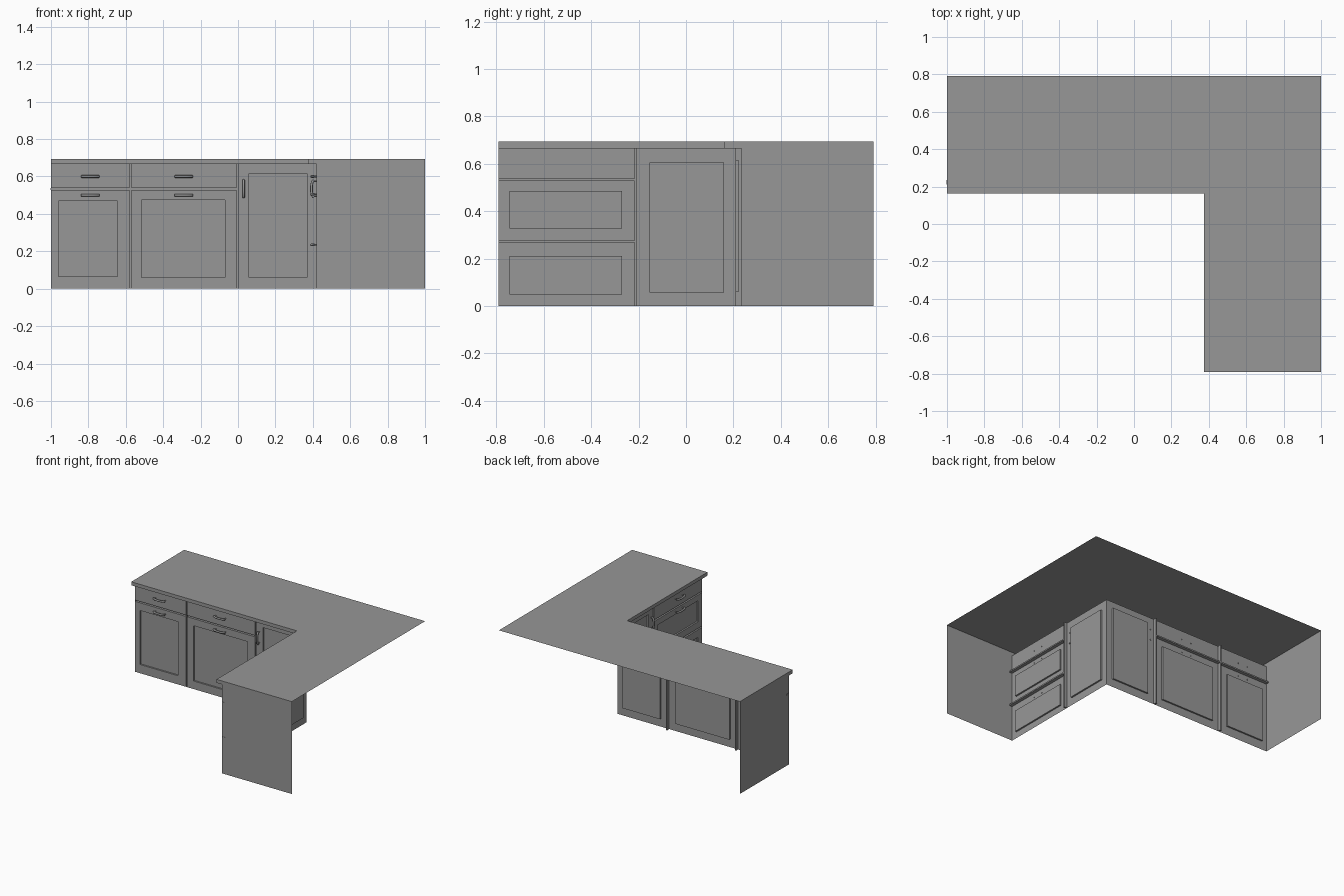
import bpy
import bmesh
import math

if "Cube" in bpy.data.objects:
    bpy.data.objects.remove(bpy.data.objects["Cube"], do_unlink=True)

GREY = (0.31, 0.31, 0.31, 1)
mat = bpy.data.materials.new("cabinet grey")
mat.use_nodes = True
mat.diffuse_color = GREY
mat.node_tree.nodes["Principled BSDF"].inputs["Base Color"].default_value = GREY

W, D = 1.0, 0.79            # half width and half depth of the whole counter
FACE_X, FACE_Y = 0.42, 0.21  # planes of the two cabinet fronts
LIP_X, LIP_Y = 0.375, 0.163  # front edges of the worktop
TOP, UNDER = 0.693, 0.667
GROOVE, INSET = 0.025, 0.012
HALF = 0.005                 # half width of a groove


def place(obj, run):
    """The back run faces -y; the side run is turned to face -x."""
    if run == "back":
        obj.location = (0, FACE_Y, 0)
    elif run == "side":
        obj.location = (FACE_X, 0, 0)
        obj.rotation_euler = (0, 0, -math.pi / 2)
    obj.data.materials.append(mat)
    bpy.context.scene.collection.objects.link(obj)


def sheet(name, polygons, run=None):
    bm = bmesh.new()
    for poly in polygons:
        bm.faces.new([bm.verts.new(p) for p in poly])
    bmesh.ops.remove_doubles(bm, verts=bm.verts, dist=0.0001)
    mesh = bpy.data.meshes.new(name)
    bm.to_mesh(mesh)
    bm.free()
    place(bpy.data.objects.new(name, mesh), run)


def ring(rect, d):
    u0, u1, v0, v1 = rect
    return [(u0, d, v0), (u1, d, v0), (u1, d, v1), (u0, d, v1)]


def bridge(a, b):
    return [(a[i], a[(i + 1) % 4], b[(i + 1) % 4], b[i]) for i in range(4)]


def recess(rect, depth):
    back = ring(rect, depth)
    return bridge(ring(rect, 0), back) + [back]


def front(name, run, rect, inset=None):
    """Flat door or drawer front, optionally with a sunken panel."""
    if inset:
        polys = bridge(ring(rect, 0), ring(inset, 0)) + recess(inset, INSET)
    else:
        polys = [ring(rect, 0)]
    sheet(name, polys, run)


def handle(name, run, u, v, upright=False):
    """Bowed bar on two pegs that pass through the front."""
    curve = bpy.data.curves.new(name, "CURVE")
    curve.dimensions = "3D"
    curve.bevel_depth = 0.007
    curve.bevel_resolution = 2
    curve.use_fill_caps = True
    bow = [(-0.046, -0.014), (-0.036, -0.023), (-0.015, -0.027),
           (0.015, -0.027), (0.036, -0.023), (0.046, -0.014)]
    paths = [bow] + [[(s, 0.005), (s, -0.023)] for s in (-0.04, 0.04)]
    for path in paths:
        spline = curve.splines.new("POLY")
        spline.points.add(len(path) - 1)
        for point, (s, d) in zip(spline.points, path):
            point.co = (u, d, v + s, 1) if upright else (u + s, d, v, 1)
            point.radius = 1 if path is bow else 0.6
    place(bpy.data.objects.new(name, curve), run)


# Worktop: thin top, front lip, overhang underside and lip ends
lip = [(-W, LIP_Y), (LIP_X, LIP_Y), (LIP_X, -D)]
inner = [(-W, FACE_Y), (FACE_X, FACE_Y), (FACE_X, -D)]
at = lambda p, z: (p[0], p[1], z)
polys = [[at(p, TOP) for p in [(-W, D)] + lip + [(W, -D), (W, D)]]]
for i in range(2):
    polys.append([at(lip[i], UNDER), at(lip[i + 1], UNDER),
                  at(lip[i + 1], TOP), at(lip[i], TOP)])
    polys.append([at(lip[i], UNDER), at(inner[i], UNDER),
                  at(inner[i + 1], UNDER), at(lip[i + 1], UNDER)])
polys.append([at(inner[0], UNDER), at(lip[0], UNDER), at(lip[0], TOP), at(inner[0], TOP)])
polys.append([at(lip[2], UNDER), at(inner[2], UNDER), at(inner[2], TOP), at(lip[2], TOP)])
sheet("worktop", polys)

# End panels; the back sides stay open
sheet("right_end_panel", [[(-W, D, 0), (-W, FACE_Y, 0), (-W, FACE_Y, TOP), (-W, D, TOP)]])
sheet("front_end_panel", [[(FACE_X, -D, 0), (W, -D, 0), (W, -D, TOP), (FACE_X, -D, TOP)]])

# Back run: two drawers over doors, then a tall corner door
SPLIT = 0.533
SEAM_A, SEAM_B = -0.575, -0.003
for label, u0, u1, inset, hu in (
        ("outer", -W, SEAM_A - HALF, (-0.96, -0.645, 0.065, 0.47), -0.79),
        ("middle", SEAM_A + HALF, SEAM_B - HALF, (-0.515, -0.07, 0.06, 0.475), -0.29)):
    front(label + "_drawer", "back", (u0, u1, SPLIT + HALF, UNDER))
    front(label + "_door", "back", (u0, u1, 0, SPLIT - HALF), inset)
    handle(label + "_drawer_handle", "back", hu, 0.6)
    handle(label + "_door_handle", "back", hu, 0.5)
    edge = u0 - 0.002 if u0 == -W else u0
    sheet(label + "_drawer_groove",
          recess((edge, u1, SPLIT - HALF, SPLIT + HALF), GROOVE), "back")
front("corner_door", "back", (SEAM_B + HALF, FACE_X, 0, UNDER), (0.06, 0.37, 0.06, 0.615))
handle("corner_door_handle", "back", 0.03, 0.535, True)
for label, seam in (("outer", SEAM_A), ("corner", SEAM_B)):
    sheet(label + "_door_groove",
          recess((seam - HALF, seam + HALF, 0, UNDER), GROOVE), "back")

# Side run: corner door, then a stack of three drawers
SEAM = 0.213
LOW = 0.272
front("side_door", "side", (-FACE_Y, SEAM - HALF, 0, UNDER), (-0.16, 0.155, 0.057, 0.605))
handle("side_door_handle", "side", 0.18, 0.535, True)
sheet("side_door_groove", recess((SEAM - HALF, SEAM + HALF, 0, UNDER), GROOVE), "side")
u0 = SEAM + HALF
front("side_top_drawer", "side", (u0, D, SPLIT + HALF, UNDER))
front("side_middle_drawer", "side", (u0, D, LOW + HALF, SPLIT - HALF),
      (0.27, 0.745, 0.327, 0.485))
front("side_bottom_drawer", "side", (u0, D, 0, LOW - HALF), (0.27, 0.745, 0.048, 0.21))
for label, v in (("top", 0.6), ("middle", 0.505), ("bottom", 0.235)):
    handle("side_" + label + "_handle", "side", 0.515, v)
for label, v in (("upper", SPLIT), ("lower", LOW)):
    sheet("side_" + label + "_groove",
          recess((u0, D + 0.002, v - HALF, v + HALF), GROOVE), "side")
